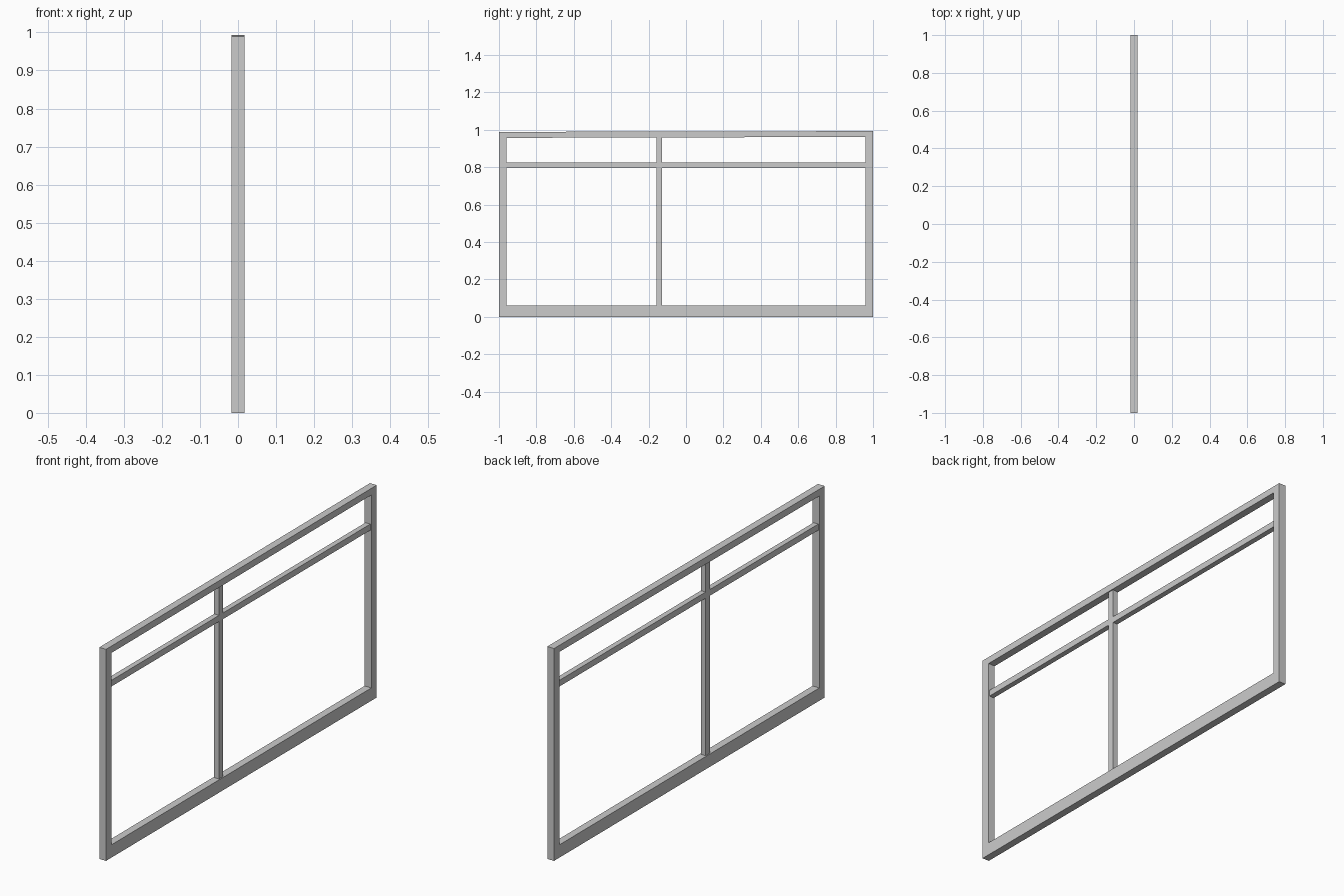
import bpy
import bmesh

if "Cube" in bpy.data.objects:
    bpy.data.objects.remove(bpy.data.objects["Cube"])

FRAME_DEPTH = 0.035
BAR_DEPTH = 0.025


def finish(bm, name):
    bmesh.ops.recalc_face_normals(bm, faces=bm.faces)
    mesh = bpy.data.meshes.new(name)
    bm.to_mesh(mesh)
    bm.free()
    obj = bpy.data.objects.new(name, mesh)
    bpy.context.collection.objects.link(obj)
    return obj


def ring(bm, x, corners):
    return [bm.verts.new((x, y, z)) for y, z in corners]


def bridge(bm, a, b):
    n = len(a)
    for i in range(n):
        j = (i + 1) % n
        bm.faces.new((a[i], a[j], b[j], b[i]))


def bar(name, corners, depth):
    """Flat quad in the YZ plane, thickened along X."""
    bm = bmesh.new()
    back, front = (ring(bm, s * depth / 2, corners) for s in (-1, 1))
    bm.faces.new(back)
    bm.faces.new(front)
    bridge(bm, back, front)
    return finish(bm, name)


# Outer frame: one continuous ring, top rail rising very slightly toward +y
outer = [(-1, 0), (1, 0), (1, 0.993), (-1, 0.989)]
inner = [(-0.96, 0.06), (0.96, 0.06), (0.96, 0.962), (-0.96, 0.957)]
bm = bmesh.new()
h = FRAME_DEPTH / 2
loops = [ring(bm, -h, outer), ring(bm, h, outer),
         ring(bm, h, inner), ring(bm, -h, inner)]
for i in range(4):
    bridge(bm, loops[i], loops[(i + 1) % 4])
finish(bm, "outer_frame")

# Upright mullion, thinner than the frame
M0, M1 = -0.158, -0.127
bar("mullion", [(M0, 0.06), (M1, 0.06), (M1, 0.959), (M0, 0.959)], BAR_DEPTH)

# Transom bar on each side of the mullion
for name, y0, y1 in (("transom_left", -0.96, M0), ("transom_right", M1, 0.96)):
    bar(name, [(y0, 0.796), (y1, 0.796), (y1, 0.825), (y0, 0.825)], BAR_DEPTH)
